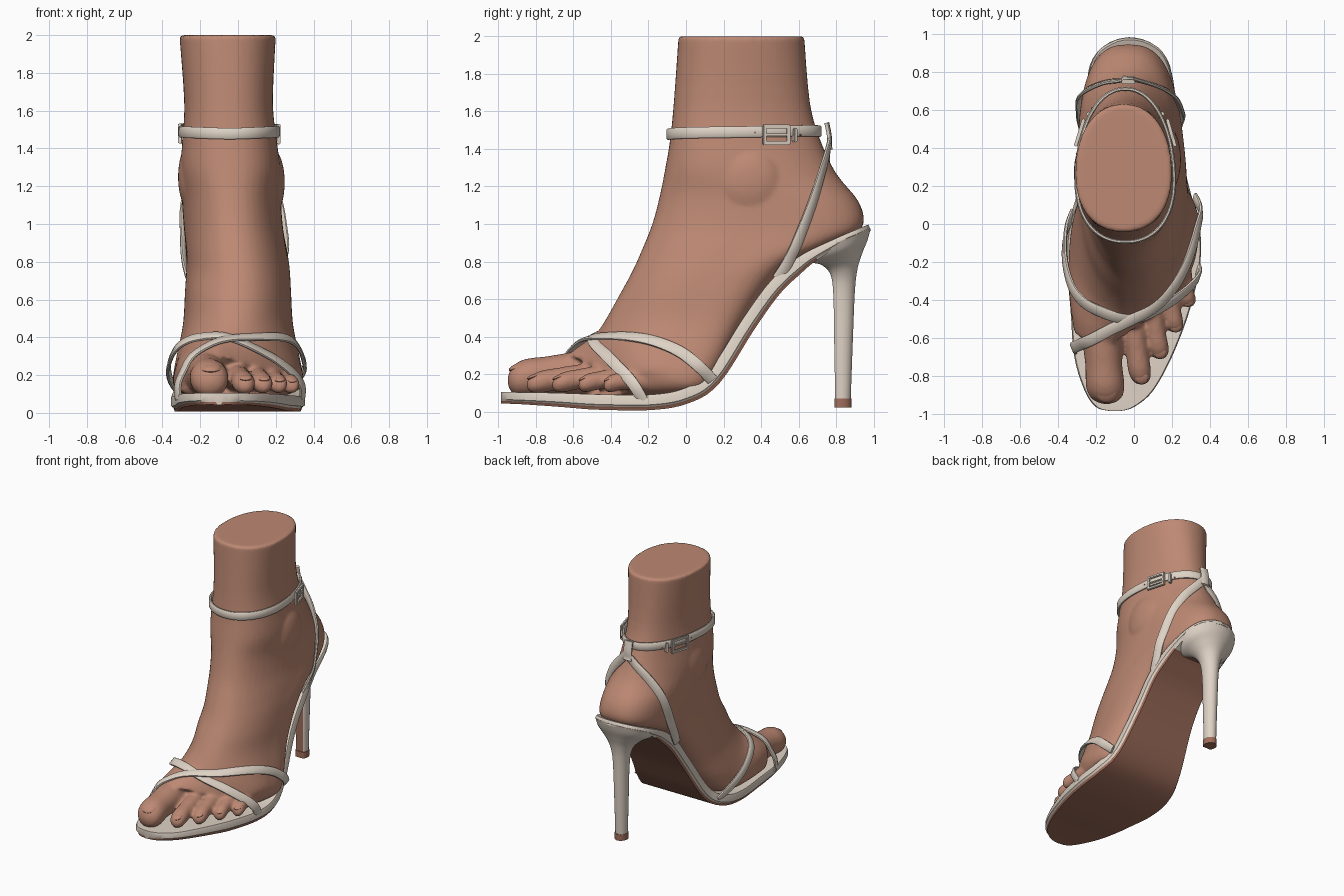
import bpy, bmesh, math
from mathutils import Vector, Matrix
from mathutils.bvhtree import BVHTree

if "Cube" in bpy.data.objects:
    bpy.data.objects.remove(bpy.data.objects["Cube"])


def material(name, rgb):
    m = bpy.data.materials.new(name)
    m.diffuse_color = (*rgb, 1)
    m.use_nodes = True
    m.node_tree.nodes["Principled BSDF"].inputs["Base Color"].default_value = m.diffuse_color
    return m


SKIN = material("skin", (0.51, 0.25, 0.172))
CREAM = material("cream leather", (0.74, 0.65, 0.56))
BROWN = material("outsole brown", (0.35, 0.155, 0.105))


def finish(name, bm, mats, angle=40):
    bmesh.ops.recalc_face_normals(bm, faces=bm.faces)
    me = bpy.data.meshes.new(name)
    bm.to_mesh(me)
    bm.free()
    for m in mats:
        me.materials.append(m)
    me.shade_smooth()
    me.set_sharp_from_angle(angle=math.radians(angle))
    ob = bpy.data.objects.new(name, me)
    bpy.context.collection.objects.link(ob)
    return ob


def spline(rows, steps=6):
    """Catmull-Rom through rows of numbers."""
    out, n = [], len(rows)
    for i in range(n - 1):
        a, b, c, d = (rows[max(0, min(n - 1, j))] for j in (i - 1, i, i + 1, i + 2))
        for s in range(steps):
            t = s / steps
            out.append([0.5 * (2 * q + (r - p) * t + (2 * p - 5 * q + 4 * r - w) * t * t
                               + (3 * q - p - 3 * r + w) * t ** 3) for p, q, r, w in zip(a, b, c, d)])
    return out + [list(rows[-1])]


def loft(bm, rings, closed=False):
    vs = [[bm.verts.new(p) for p in r] for r in rings]
    n = len(vs[0])
    for i in range(len(vs) if closed else len(vs) - 1):
        a, b = vs[i], vs[(i + 1) % len(vs)]
        for j in range(n):
            bm.faces.new((a[j], a[(j + 1) % n], b[(j + 1) % n], b[j]))
    if not closed:
        bm.faces.new(vs[0])
        bm.faces.new(vs[-1])


def power(v, e):
    return math.copysign(abs(v) ** e, v)


# Foot and lower leg: rings of front y,z / back y,z / centre x / half width / egg / skew
FOOT = [(-.04, 2.0, .63, 2.0, -.055, .255, -.05, 0),
        (-.065, 1.65, .66, 1.65, -.05, .233, -.1, 0),
        (-.085, 1.45, .715, 1.45, -.045, .245, -.15, 0),
        (-.11, 1.3, .80, 1.27, -.04, .262, -.12, 0),
        (-.14, 1.15, .925, 1.11, -.035, .262, -.02, 0),
        (-.18, 1.0, .935, .975, -.025, .262, 0, 0),
        (-.24, .85, .77, .885, -.01, .265, .05, 0),
        (-.29, .74, .57, .785, 0, .265, .12, 0),
        (-.35, .63, .42, .635, 0, .27, .15, .03),
        (-.41, .52, .29, .44, 0, .275, .2, .08),
        (-.46, .43, .15, .22, 0, .31, .2, .2),
        (-.50, .37, .0, .095, 0, .335, .12, .4),
        (-.53, .325, -.22, .075, -.01, .325, .08, .55),
        (-.56, .275, -.45, .08, -.03, .285, .05, .7)]
bm = bmesh.new()
rings = []
for fy, fz, by, bz, cx, hw, egg, skew in spline(FOOT, 4):
    ring = []
    flat = .9 - .28 * max(0, min(1, (1.25 - fz) / .4))      # flatter bottom on the sole
    for k in range(48):
        a = math.tau * k / 48
        c, s = math.cos(a), math.sin(a)
        s = power(s, flat if c < 0 else .9)
        c = power(c, flat if c < 0 else .9)
        x = cx + hw * s * (1 - egg * c)
        y = (fy + by) / 2 + c * (fy - by) / 2 + skew * max(x, -.1)
        z = (fz + bz) / 2 + c * (fz - bz) / 2 - skew * .4 * x * max(c, 0)
        ring.append((x, y, z))
    rings.append(ring)
loft(bm, rings)

# Toes: root, tip, radius
TOES = [((-.18, -.45, .205), (-.145, -.95, .165), .1), ((-.02, -.42, .19), (.04, -.85, .142), .06),
        ((.08, -.36, .185), (.138, -.715, .142), .055), ((.17, -.28, .175), (.22, -.575, .14), .05),
        ((.245, -.2, .165), (.285, -.44, .138), .048)]
for root, tip, r in TOES:
    rings = []
    for t, f in spline([(0, 1.15), (.35, 1.05), (.6, .98), (.8, 1.03), (.92, .87), (.98, .5), (1, .12)], 3):
        p = Vector(root).lerp(Vector(tip), t)
        p.z += .015 * math.sin(math.pi * t)
        rings.append([p + Vector((r * f * math.cos(a), 0, r * f * math.sin(a) * (1.1 - .15 * t)))
                      for a in (math.tau * k / 20 for k in range(20))])
    loft(bm, rings)

# Ankle bones, then blend everything into one skin
for p in ((.18, .34, 1.22), (-.25, .27, 1.25)):
    bmesh.ops.create_icosphere(bm, subdivisions=3, radius=1,
                               matrix=Matrix.Translation(p) @ Matrix.Diagonal((.068, .17, .18, 1)))
foot = finish("foot", bm, [SKIN])
mod = foot.modifiers.new("blend", 'REMESH')
mod.mode, mod.voxel_size, mod.use_smooth_shade = 'VOXEL', .012, True
mod = foot.modifiers.new("soften", 'SMOOTH')
mod.factor, mod.iterations = .5, 7
deps = bpy.context.evaluated_depsgraph_get()
skin_tree = BVHTree.FromObject(foot, deps)

# Big and small toenails
for i, (root, tip, r) in enumerate(TOES):
    bm = bmesh.new()
    p = Vector(tip) + Vector((0, r * .62, r * .74))
    bmesh.ops.create_uvsphere(bm, u_segments=16, v_segments=8, radius=1,
                              matrix=Matrix.Translation(p) @ Matrix.Rotation(.35, 4, 'X')
                              @ Matrix.Diagonal((r * .6, r * .6, r * .22, 1)))
    finish(f"toenail_{i + 1}", bm, [SKIN])

# Sole: y, top z, left x, right x
SOLE = [(-.987, .105, -.13, -.07), (-.965, .105, -.20, .0), (-.88, .103, -.26, .10), (-.7, .10, -.315, .2),
        (-.45, .092, -.335, .295), (-.2, .09, -.355, .35), (-.02, .12, -.345, .345), (.12, .21, -.30, .30),
        (.3, .49, -.255, .255), (.45, .695, -.245, .245), (.6, .825, -.245, .225), (.78, .915, -.24, .2),
        (.9, .967, -.19, .15), (.955, .99, -.11, .07), (.972, .997, -.05, .0)]
rows = spline(SOLE, 5)
SIDE = [(.025, .01), (.006, 0), (0, -.2), (0, -.65), (.014, -.78), (.02, -1)]
rings = []
for i, (y, z, xl, xr) in enumerate(rows):
    a, b = rows[max(0, i - 1)], rows[min(len(rows) - 1, i + 1)]
    n = Vector((0, a[1] - b[1], b[0] - a[0])).normalized()
    base = Vector((0, y, z))
    T = .082 - .047 * max(0, min(1, (y - .55) / .3)) - .02 * max(0, min(1, (-.5 - y) / .4))
    left = [base + n * T * d + Vector((xl + o, 0, 0)) for o, d in SIDE]
    right = [base + n * T * d + Vector((xr - o, 0, 0)) for o, d in SIDE]
    rings.append(left + right[::-1])
bm = bmesh.new()
loft(bm, rings)
for i, f in enumerate(bm.faces):
    under = i < (len(rows) - 1) * 12 and i % 12 in (4, 5, 6)
    f.material_index = int(under and rows[i // 12][0] < .66)
finish("sole", bm, [CREAM, BROWN])


# Stiletto heel: front z,y / back z,y / half width, flat brown breast
def heel_rings(rows):
    out = []
    for zf, yf, zb, yb, hw in rows:
        ring = []
        for k in range(32):
            a = math.tau * (k + .5) / 32
            c = max(math.cos(a), -.72)
            u = (c + .72) / 1.72
            ring.append((-.022 + hw * math.sin(a), yf + u * (yb - yf), zf + u * (zb - zf)))
        out.append(ring)
    return out


bm = bmesh.new()
loft(bm, heel_rings(spline([(.82, .62, .978, .985, .222), (.795, .67, .915, .968, .195),
                            (.78, .725, .845, .94, .14), (.73, .77, .765, .915, .085),
                            (.62, .785, .64, .9, .058), (.35, .79, .35, .888, .049),
                            (.07, .795, .07, .878, .043)], 5)))
for i, f in enumerate(bm.faces):
    f.material_index = int(i < 30 * 32 and i % 32 in range(12, 19))
finish("heel", bm, [CREAM, BROWN])
bm = bmesh.new()
loft(bm, heel_rings([(.07, .79, .07, .883, .047), (.022, .79, .022, .883, .047)]))
finish("heel_tip", bm, [BROWN])


def strap(name, pts, centre, width=.062, thick=.02, snap=False, closed=False, gap=.008):
    """Rounded ribbon kept outside the skin; centre(p) gives the point it wraps around."""
    path = [Vector(p) for p in spline(pts, 8)]
    if closed:
        path.pop()
    for i, p in enumerate(path):
        loc, n, _, _ = skin_tree.find_nearest(p)
        if snap or (p - loc).dot(n) < gap:
            path[i] = loc + n * gap
    m = len(path)
    for _ in range(4):
        path = [path[i] if not closed and i in (0, m - 1) else
                (path[i - 1] + path[i] * 2 + path[(i + 1) % m]) / 4 for i in range(m)]
    rings = []
    for i, p in enumerate(path):
        a, b = (path[i - 1], path[(i + 1) % m]) if closed else (path[max(0, i - 1)], path[min(m - 1, i + 1)])
        t = (b - a).normalized()
        n = p - Vector(centre(p))
        n = (n - t * n.dot(t)).normalized()
        w = t.cross(n)
        rings.append([p + w * width / 2 * u + n * thick / 2 * v for u, v in
                      ((-1, -.5), (-.8, -1), (.8, -1), (1, -.5), (1, .4), (.75, 1), (-.75, 1), (-1, .4))])
    bm = bmesh.new()
    loft(bm, rings, closed)
    return finish(name, bm, [CREAM], 50)


# Crossed toe straps
over_foot = lambda p: (0, p.y + .14, .1)
strap("toe_strap_a", [(-.315, -.66, .07), (-.315, -.65, .17), (-.23, -.61, .29), (-.1, -.52, .35), (.05, -.38, .37),
                      (.2, -.2, .365), (.31, -.04, .32), (.355, .06, .25), (.32, .14, .17)], over_foot, gap=.016)
strap("toe_strap_b", [(.335, -.23, .06), (.335, -.29, .16), (.2, -.41, .285), (.02, -.48, .365), (-.18, -.46, .405),
                      (-.31, -.37, .36), (-.365, -.2, .26), (-.36, -.04, .18), (-.32, .06, .11)], over_foot)

# Ankle strap
MID = Vector((-.045, .32, 1.485))
around = lambda p: (MID.x, MID.y, p.z)
loop = []
for k in range(33):
    a = math.tau * k / 32
    y = .32 + .42 * math.sin(a)
    loop.append((MID.x + .26 * math.cos(a), y, 1.482 + .03 * y))
strap("ankle_strap", loop, around, width=.06, snap=True, closed=True, gap=.014)


# Heel slings, buckles and strap holes, one set on each side
def box(bm, frame, x, y, z, sx, sy, sz):
    bmesh.ops.create_cube(bm, size=1, matrix=frame @ Matrix.Translation((x, y, z)) @ Matrix.Diagonal((sx, sy, sz, 1)))


def skin_frame(y, z, s):
    loc, n, _, _ = skin_tree.find_nearest(Vector((MID.x + s * .27, y, z)))
    n = Vector((n.x, n.y, 0)).normalized()
    t = Vector((0, 0, 1)).cross(n)
    return Matrix.Translation(loc) @ Matrix((t, (0, 0, 1), n)).transposed().to_4x4()


for side, s in (("right", 1), ("left", -1)):
    cx = -.02
    strap(f"heel_sling_{side}", [(cx, .765, 1.44), (cx + s * .06, .752, 1.375), (cx + s * .16, .72, 1.26),
                                 (cx + s * .235, .67, 1.1), (cx + s * .265, .6, .92), (cx + s * .26, .54, .79),
                                 (cx + s * .245, .49, .71)], lambda p: (cx, .42, p.z), gap=.012)
    bm = bmesh.new()
    fr = skin_frame(.49, 1.485, s)
    for e in (-1, 1):
        box(bm, fr, e * .066, 0, .03, .02, .108, .018)
        box(bm, fr, 0, e * .044, .03, .15, .02, .018)
    box(bm, fr, 0, 0, .03, .13, .014, .012)
    box(bm, skin_frame(.62, 1.495, s), 0, 0, .018, .022, .074, .03)
    bmesh.ops.bevel(bm, geom=bm.edges[:], offset=.004, segments=2, affect='EDGES')
    finish(f"buckle_{side}", bm, [CREAM])
    bm = bmesh.new()
    for y in (.37, .57, .67):
        bmesh.ops.create_cone(bm, cap_ends=True, segments=10, radius1=.006, radius2=.006, depth=.006,
                              matrix=skin_frame(y, 1.482 + .03 * y, s) @ Matrix.Translation((0, 0, .022)))
    finish(f"strap_holes_{side}", bm, [BROWN])

# Loop at the back that joins slings and ankle strap
strap("back_loop", [(-.03, .76, 1.39), (-.03, .765, 1.46), (-.03, .75, 1.54)], around, width=.07, thick=.024, gap=.032)
